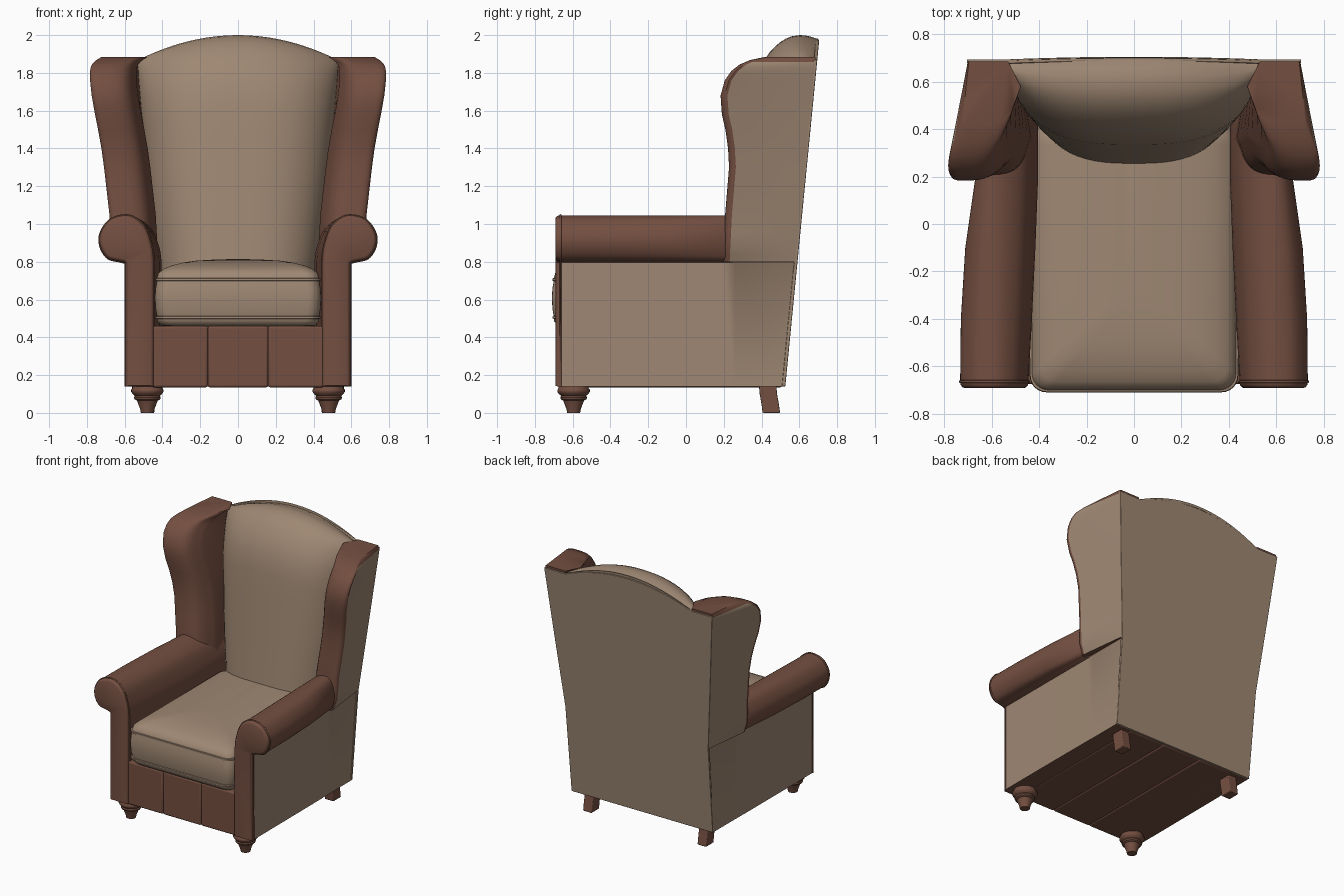
import bpy, bmesh, math
from mathutils import Vector

if "Cube" in bpy.data.objects:
    bpy.data.objects.remove(bpy.data.objects["Cube"])


def material(name, rgb):
    m = bpy.data.materials.new(name)
    m.diffuse_color = (*rgb, 1)
    m.use_nodes = True
    m.node_tree.nodes["Principled BSDF"].inputs["Base Color"].default_value = m.diffuse_color
    return m


BEIGE = material("beige fabric", (0.345, 0.245, 0.172))
BROWN = material("brown leather", (0.175, 0.078, 0.053))


def back_y(z):
    """The raked rear plane."""
    return 0.506 + 0.098 * z


def spline(pts, n=5):
    """Catmull-Rom smoothing of an open list of 2D points."""
    p = [Vector(q) for q in pts]
    p = [p[0] * 2 - p[1]] + p + [p[-1] * 2 - p[-2]]
    out = []
    for i in range(1, len(p) - 2):
        a, b, c, d = p[i - 1:i + 3]
        for k in range(n):
            t = k / n
            out.append(0.5 * (2 * b + (c - a) * t + (2 * a - 5 * b + 4 * c - d) * t * t
                              + (3 * b - a - 3 * c + d) * t ** 3))
    return out + [p[-2]]


def lerp(table, t):
    """Piecewise linear lookup in (key, value) pairs."""
    for (a, va), (b, vb) in zip(table, table[1:]):
        if t <= b:
            return va + (vb - va) * max(0, (t - a) / (b - a))
    return table[-1][1]


def loft(name, rings, mats, mirror=False, rule=None, angle=40, bevel=0):
    """Skin closed rings of points, cap both ends, colour faces by rule."""
    bm = bmesh.new()
    vs = [[bm.verts.new(p) for p in r] for r in rings]
    n = len(rings[0])
    for a, b in zip(vs, vs[1:]):
        for i in range(n):
            j = (i + 1) % n
            bm.faces.new((a[i], a[j], b[j], b[i]))
    bm.faces.new(vs[0])
    bm.faces.new(vs[-1])
    bmesh.ops.recalc_face_normals(bm, faces=bm.faces)
    bm.normal_update()
    if rule:
        for f in bm.faces:
            f.material_index = int(rule(f.calc_center_median(), f.normal))
    me = bpy.data.meshes.new(name)
    bm.to_mesh(me)
    bm.free()
    for m in mats:
        me.materials.append(m)
    ob = bpy.data.objects.new(name, me)
    bpy.context.collection.objects.link(ob)
    bpy.ops.object.select_all(action='DESELECT')
    ob.select_set(True)
    bpy.context.view_layer.objects.active = ob
    bpy.ops.object.shade_smooth_by_angle(angle=math.radians(angle))
    if bevel:
        b = ob.modifiers.new("bevel", 'BEVEL')
        b.width, b.segments, b.limit_method = bevel, 3, 'ANGLE'
        b.angle_limit = math.radians(50)
    if mirror:
        ob.modifiers.new("mirror", 'MIRROR')
    return ob


# Rolled arms, with beige outer side panels
roll = spline([(.445, .80), (.455, .88), (.49, .98), (.55, 1.035), (.61, 1.045), (.68, 1.02),
               (.728, .95), (.728, .88), (.69, .82), (.63, .803), (.595, .795)])
profile = [Vector((.445, .14))] + roll + [Vector((.595, .14))]


def arm_ring(y, inner, outer, inset=0):
    ring = []
    for i, p in enumerate(profile):
        t = (profile[(i + 1) % len(profile)] - profile[i - 1]).normalized()
        x, z = p + Vector((t.y, -t.x)) * inset
        x = .59 + (x - .59) * (outer if x > .59 else inner)
        ring.append((x, back_y(z) - .01 if y is None else y, z))
    return ring


loft("arms", [arm_ring(*s) for s in [(-.692, 1, 1, .018), (-.688, 1, 1, .009), (-.68, 1, 1, .003),
                                     (-.67, 1, 1), (-.66, 1, 1), (-.4, 1.1, .98), (-.1, 1.2, .85),
                                     (.2, 1.28, .55), (.26, 1.28, .25), (None, 1.28, .05)]],
     [BROWN, BEIGE], True, lambda c, n: n.x > .9 and c.z < .6 and c.y > -.66, angle=45)

# Piping around the arm fronts
cu = bpy.data.curves.new("arm_piping", 'CURVE')
cu.dimensions, cu.bevel_depth, cu.bevel_resolution = '3D', .006, 2
for s in (1, -1):
    sp = cu.splines.new('POLY')
    sp.points.add(len(profile) - 1)
    for pt, (x, z) in zip(sp.points, profile):
        pt.co = (s * x, -.665, z, 1)
cu.materials.append(BROWN)
bpy.context.collection.objects.link(bpy.data.objects.new("arm_piping", cu))

# Wings: plan sections stacked upwards, flared outwards at the front
front = [(.8, .195), (1.05, .207), (1.3, .228), (1.45, .22), (1.58, .19), (1.68, .183), (1.76, .205),
         (1.81, .24), (1.845, .285), (1.868, .34), (1.885, .42)]
outer_front = [(.8, .645), (.88, .675), (1.05, .685), (1.4, .73), (1.8, .795), (1.9, .80)]
outer_back = [(.14, .593), (.8, .6), (1.05, .625), (1.4, .66), (1.87, .705)]
rings = []
for z in [.8, .84, .88, .95, 1.05, 1.15, 1.3, 1.4, 1.5, 1.58, 1.63, 1.68, 1.72, 1.76, 1.79, 1.81,
          1.83, 1.845, 1.858, 1.868, 1.878, 1.885]:
    yf, yb = lerp(front, z), back_y(z) - .005
    xb, xf = lerp(outer_back, z), lerp(outer_front, z)
    inset = 14 * max(0, z - 1.83) ** 2

    def plane(y):
        t = (yb - y) / (yb - .2)
        return xb + (xf - xb) * t - inset * min(1, .2 + t)
    X = plane(yf + .022)
    xi = .45 + .08 * (z - .8) / 1.08
    edge = spline([(X, yf + .022), (X - .015, yf + .006), (X - .05, yf), (X - .14, yf + .008),
                   (X - .2, yf + .05), (max(.42, X - .245), yf + .16)], 4)
    ys = [yb + (yf + .036 - yb) * k / 4 for k in range(5)]
    rings.append([(plane(y), y, z) for y in ys] + [(p.x, p.y, z) for p in edge] + [(xi, yb, z)])
loft("wings", rings, [BROWN, BEIGE], True,
     lambda c, n: n.x > .3 and c.z < 1.862 and c.y > lerp(front, c.z) + .034 and c.x > .57,
     angle=50)

# Rear panel with arched top
side = [(lerp(outer_back, z), z) for z in (.14, .5, .8, .95, 1.05, 1.2, 1.4, 1.65, 1.87)]
arch = [(.53 * math.cos(a), 1.868 + .11 * math.sin(a) ** 2)
        for a in [math.pi * k / 24 for k in range(25)]]
outline = side + arch + [(-x, z) for x, z in reversed(side)]
loft("rear_panel", [[(x, back_y(z) + d, z) for x, z in outline] for d in (-.012, .006)],
     [BEIGE], bevel=.004)

# Padded back cushion, rounded over at the top
rings = []
width = [(.5, .40), (.8, .43), (1.1, .475), (1.4, .502), (1.86, .545)]
levels = [(v, .28 + .72 * math.sqrt(1 - max(0, (v - .75) / .25) ** 2)) for v in
          (0, .2, .4, .55, .65, .75, .8, .85, .88, .91, .94, .96, .975, .988, .996, 1)]
for v, dome in levels + [(.999, .2), (.995, .1), (.988, 0)]:
    ring = []
    for k in range(33):
        u = -math.cos(math.pi * k / 32)
        z = .5 + (1.36 + .14 * (1 - u * u)) * v
        x = u * lerp(width, .5 + 1.36 * v)
        ring.append((x, back_y(z) - .01 - .32 * dome * max(0, 1 - abs(u) ** 2.8) ** .48, z))
    # straight rear side
    ring += [(x, back_y(z), z) for x, _, z in reversed(ring)]
    rings.append(ring)
loft("back_cushion", rings, [BEIGE], angle=60)


# Seat cushion: stacked rounded rectangles with two welts
def rounded_rect(z, d):
    r = max(.02, .07 - d * .1)
    hx, y0, y1 = .44 - d, -.71 + d, .42 - d * .3
    ring = []
    for cx, cy, a0 in ((hx - r, y1 - r, 0), (r - hx, y1 - r, 90),
                       (r - hx, y0 + r, 180), (hx - r, y0 + r, 270)):
        for k in range(7):
            a = math.radians(a0 + 15 * k)
            ring.append((cx + r * math.cos(a), cy + r * math.sin(a), z))
    return ring


loft("seat_cushion", [rounded_rect(z, d) for z, d in
                      [(.455, .07), (.463, .03), (.485, .012), (.498, .01), (.5, .003), (.51, .003),
                       (.512, .01), (.55, .003), (.61, 0), (.66, .003), (.698, .01), (.7, .002),
                       (.712, .002), (.714, .01), (.74, .018), (.762, .045), (.781, .09),
                       (.796, .15), (.806, .22), (.812, .32), (.814, .40)]], [BEIGE], angle=50)

# Front rail and underside in three padded panels
for i, (x0, x1) in enumerate([(-.46, -.16), (-.16, .16), (.16, .46)]):
    loft(f"rail_panel_{i + 1}",
         [[(x0, y, .135), (x1, y, .135), (x1, y, .46), (x0, y, .46)] for y in (-.675, .51)],
         [BROWN], bevel=.012)

# Turned front legs
leg = [(.034, 0), (.038, .02), (.055, .065), (.068, .072), (.071, .082), (.066, .09), (.078, .1),
       (.086, .112), (.086, .122), (.08, .13), (.08, .15)]
loft("front_legs", [[(.48 + r * math.cos(math.tau * k / 24), -.595 + r * math.sin(math.tau * k / 24), z)
                     for k in range(24)] for r, z in leg], [BROWN], True)

# Raked square back legs
loft("back_legs", [[(.48 + sx * .037, y + sy * .046, z) for sx, sy in
                    ((-1, -1), (1, -1), (1, 1), (-1, 1))]
                   for z, y in ((0, .452), (.05, .445), (.1, .436), (.15, .432))],
     [BROWN], True, bevel=.006)
